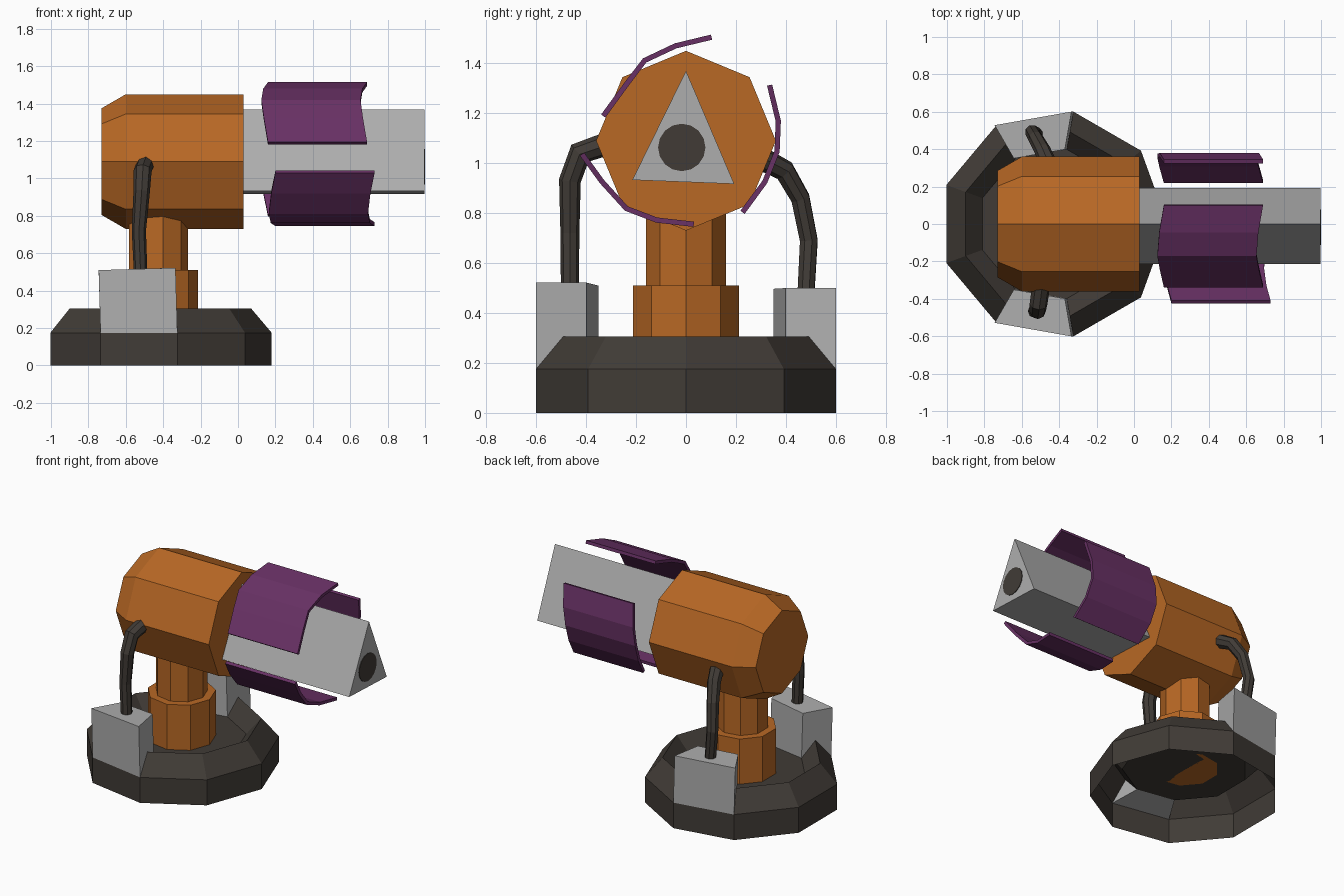
import bpy, bmesh, math
from mathutils import Vector

if "Cube" in bpy.data.objects:
    bpy.data.objects.remove(bpy.data.objects["Cube"])

CX = -0.43  # axis of base and column


def material(name, rgb):
    m = bpy.data.materials.new(name)
    m.diffuse_color = (*rgb, 1)
    m.use_nodes = True
    m.node_tree.nodes["Principled BSDF"].inputs["Base Color"].default_value = m.diffuse_color
    return m


ORANGE = material("orange", (0.48, 0.138, 0.018))
GREY = material("light grey", (0.42, 0.42, 0.42))
DARK = material("dark brown", (0.052, 0.044, 0.037))
PURPLE = material("purple", (0.137, 0.03, 0.127))


def make(name, bm, mat):
    bmesh.ops.recalc_face_normals(bm, faces=bm.faces)
    me = bpy.data.meshes.new(name)
    bm.to_mesh(me)
    bm.free()
    me.materials.append(mat)
    ob = bpy.data.objects.new(name, me)
    bpy.context.collection.objects.link(ob)
    return ob


def loft(name, rings, mat, cap_start=True, cap_end=True, skip=()):
    """Join closed rings of points; skip lists (ring, side) faces to leave out."""
    bm = bmesh.new()
    vs = [[bm.verts.new(p) for p in r] for r in rings]
    n = len(vs[0])
    for k in range(len(vs) - 1):
        for i in range(n):
            if (k, i) not in skip:
                j = (i + 1) % n
                bm.faces.new((vs[k][i], vs[k][j], vs[k + 1][j], vs[k + 1][i]))
    if cap_start:
        bm.faces.new(vs[0][::-1])
    if cap_end:
        bm.faces.new(vs[-1])
    return make(name, bm, mat)


def polar(r, deg, z):
    a = math.radians(deg)
    return Vector((CX + r * math.cos(a), r * math.sin(a), z))


def ring_z(r, z, n=9):
    return [polar(r, 360 * i / n, z) for i in range(n)]


def ring_x(r, x, n, y=0, z=1.09):
    return [Vector((x, y + r * math.cos(2 * math.pi * i / n),
                    z + r * math.sin(2 * math.pi * i / n))) for i in range(n)]


# Nine-sided base shell, open below, with gaps where the side boxes sit
loft("base", [ring_z(0.61, 0), ring_z(0.61, 0.175), ring_z(0.5, 0.305), ring_z(0.405, 0.2)],
     DARK, cap_start=False, skip={(k, s) for k in (1, 2) for s in (2, 6)})

# Side boxes filling one sector on each side
for side, name, z80, z120 in ((1, "left_box", 0.5, 0.497), (-1, "right_box", 0.522, 0.51)):
    bottom = [polar(0.61, 80 * side, 0.175), polar(0.61, 120 * side, 0.175),
              polar(0.405, 120 * side, 0.2), polar(0.405, 80 * side, 0.2)]
    top = [Vector((p.x - 0.01, p.y, z)) for p, z in zip(bottom, (z80, z120, z120, z80))]
    loft(name, [bottom, top], GREY)

# Stepped column
loft("column", [ring_z(0.215, 0.2), ring_z(0.215, 0.51), ring_z(0.163, 0.51), ring_z(0.163, 0.9)],
     ORANGE)

# Octagonal drum with tapered back
loft("drum", [ring_x(0.285, -0.73, 8), ring_x(0.36, -0.6, 8), ring_x(0.36, 0.03, 8)], ORANGE)

# Three-sided barrel and its muzzle disc
tri = ((0, 1.37), (-0.215, 0.933), (0.193, 0.917))
loft("barrel", [[Vector((x, y, z)) for y, z in tri] for x in (0.02, 0.996)], GREY)
loft("muzzle", [ring_x(0.095, x, 16, -0.017, 1.063) for x in (0.994, 1.0)], DARK)


# Curved shield plates: outer arc in (y, z), bent along x
def shield(name, arc, x0, x1):
    mid = Vector((0, 1.12))
    bend = (0, -0.022, -0.035, -0.025, 0)
    pts = [Vector(p) for p in arc]
    inner = []
    for i, p in enumerate(pts):
        t = (pts[min(i + 1, 4)] - pts[max(i - 1, 0)]).normalized()
        nrm = Vector((-t.y, t.x))
        if nrm.dot(mid - p) < 0:
            nrm = -nrm
        inner.append(p + nrm * 0.021)
    loop = list(zip(pts, bend)) + list(zip(inner, bend))[::-1]
    bm = bmesh.new()
    a, b = [[bm.verts.new((x + s, p.x, p.y)) for p, s in loop] for x in (x0, x1)]
    for i in range(10):
        j = (i + 1) % 10
        bm.faces.new((a[i], a[j], b[j], b[i]))
    for v in (a, b):
        for i in range(4):
            bm.faces.new((v[i], v[i + 1], v[8 - i], v[9 - i]))
    make(name, bm, PURPLE)


shield("upper_shield", ((-0.34, 1.195), (-0.245, 1.325), (-0.172, 1.42), (-0.045, 1.48),
                        (0.1, 1.515)), 0.16, 0.69)
shield("left_shield", ((0.345, 1.315), (0.38, 1.17), (0.375, 1.045), (0.325, 0.92),
                       (0.235, 0.797)), 0.16, 0.69)
shield("lower_shield", ((-0.425, 1.03), (-0.345, 0.92), (-0.245, 0.81), (-0.12, 0.762),
                        (0.03, 0.745)), 0.2, 0.73)


# Bent cables from the boxes to the drum
def cable(name, path):
    cu = bpy.data.curves.new(name, "CURVE")
    cu.dimensions = "3D"
    cu.bevel_depth = 0.04
    cu.bevel_resolution = 2
    cu.use_fill_caps = True
    sp = cu.splines.new("POLY")
    sp.points.add(len(path) - 1)
    for pt, (x, y, z, r) in zip(sp.points, path):
        pt.co = (x, y, z, 1)
        pt.radius = r
    sp.use_smooth = False
    ob = bpy.data.objects.new(name, cu)
    bpy.context.collection.objects.link(ob)
    bpy.context.view_layer.objects.active = ob
    ob.select_set(True)
    bpy.ops.object.convert(target="MESH")
    ob = bpy.context.object
    ob.data.materials.clear()
    ob.data.materials.append(DARK)
    ob.select_set(False)


cable("right_cable", ((-0.52, -0.465, 0.48, 0.9), (-0.53, -0.465, 0.72, 0.95),
                      (-0.515, -0.465, 0.93, 1.1), (-0.51, -0.425, 1.04, 1.2),
                      (-0.49, -0.28, 1.09, 1.2)))
cable("left_cable", ((-0.52, 0.48, 0.47, 0.9), (-0.545, 0.492, 0.69, 0.95),
                     (-0.525, 0.458, 0.86, 1.0), (-0.49, 0.395, 0.97, 1.1),
                     (-0.44, 0.28, 1.03, 1.2)))
